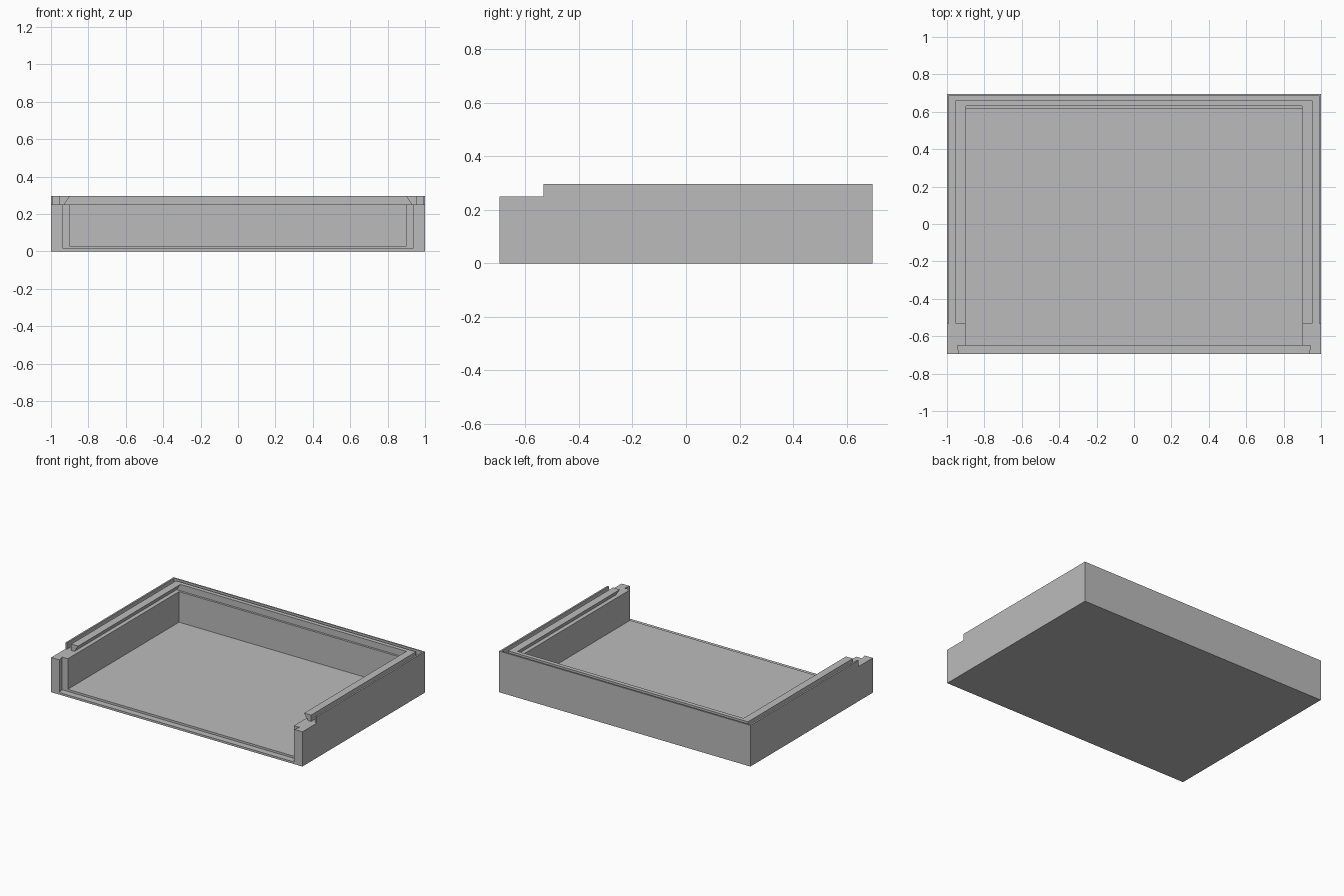
import bpy
import bmesh

if "Cube" in bpy.data.objects:
    bpy.data.objects.remove(bpy.data.objects["Cube"], do_unlink=True)

# Outer size and the level where the lid runs
HALF_X, HALF_Y, HEIGHT = 1.0, 0.696, 0.296
FLOOR, LEDGE, OUT = 0.03, 0.25, 0.5

grey = bpy.data.materials.new("plain_grey")
grey.use_nodes = True
colour = (0.5, 0.5, 0.5, 1)
grey.diffuse_color = colour
grey.node_tree.nodes["Principled BSDF"].inputs["Base Color"].default_value = colour


def prism(name, outline, axis, low, high):
    """Extrude a closed outline along z (outline in x, y) or y (outline in x, z)."""
    bm = bmesh.new()

    def place(u, v, w):
        return (u, v, w) if axis == "z" else (u, w, v)

    face = bm.faces.new([bm.verts.new(place(u, v, low)) for u, v in outline])
    moved = bmesh.ops.extrude_face_region(bm, geom=[face])["geom"]
    shift = place(0, 0, high - low)
    bmesh.ops.translate(bm, vec=shift, verts=[g for g in moved if isinstance(g, bmesh.types.BMVert)])
    bmesh.ops.recalc_face_normals(bm, faces=bm.faces)
    mesh = bpy.data.meshes.new(name)
    bm.to_mesh(mesh)
    bm.free()
    mesh.materials.append(grey)
    obj = bpy.data.objects.new(name, mesh)
    bpy.context.collection.objects.link(obj)
    return obj


def mirrored(points):
    """Complete a half outline (x > 0) across x = 0."""
    return points + [(-x, v) for x, v in reversed(points)]


def cut(target, cutter):
    mod = target.modifiers.new(cutter.name, "BOOLEAN")
    mod.operation = "DIFFERENCE"
    mod.solver = "EXACT"
    mod.object = cutter
    bpy.context.view_layer.objects.active = target
    bpy.ops.object.modifier_apply(modifier=mod.name)
    bpy.data.objects.remove(cutter, do_unlink=True)


# Solid tray body
tray = prism("tray", mirrored([(HALF_X, -HALF_Y), (HALF_X, HALF_Y)]), "z", 0, HEIGHT)

# Main cavity, open at the front
cut(tray, prism("cavity", mirrored([(0.9, -0.9), (0.9, 0.615)]), "z", FLOOR, OUT))

# Dovetail slot for a front panel
cut(tray, prism("front_slot", mirrored([(0.925, -0.74), (0.945, -0.65)]), "z", 0.015, OUT))

# Undercut channel for a sliding lid
cut(tray, prism("lid_channel", mirrored([(0.93, LEDGE), (0.87, 0.34)]), "y", -0.9, 0.63))

# Narrow groove between the inner ridge and the outer lip
groove = mirrored([(0.955, -0.9), (0.988, -0.9), (0.988, 0.686)])
groove = [(0.955, -0.9), (0.988, -0.9), (0.988, 0.686), (-0.988, 0.686),
          (-0.988, -0.9), (-0.955, -0.9), (-0.955, 0.66), (0.955, 0.66)]
cut(tray, prism("rim_groove", groove, "z", LEDGE, OUT))

# Lowered front corners
cut(tray, prism("front_step", mirrored([(1.2, -0.9), (1.2, -0.533)]), "z", LEDGE, OUT))
